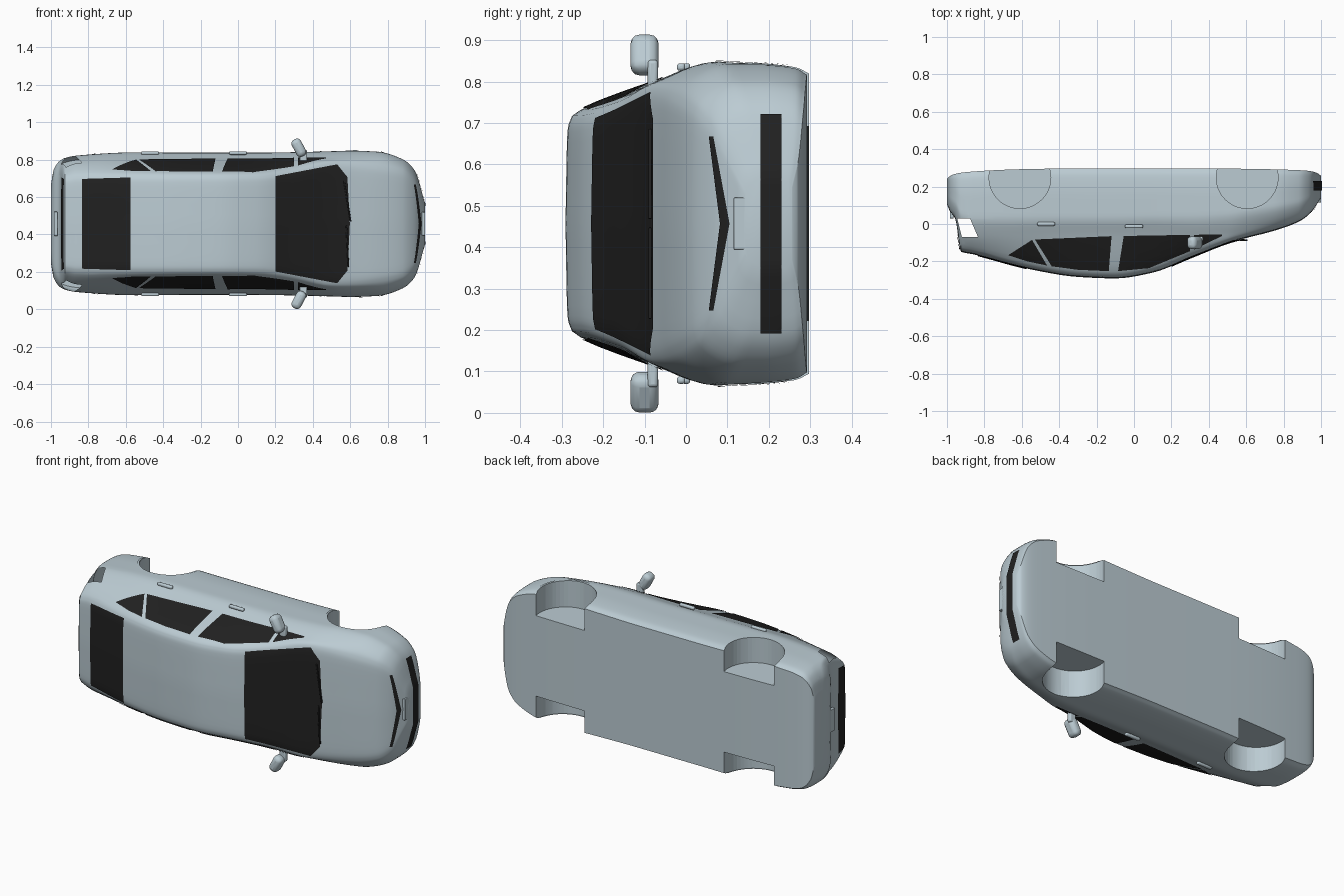
import bpy, bmesh, math
from mathutils import Vector
from mathutils.bvhtree import BVHTree

if "Cube" in bpy.data.objects:
    bpy.data.objects.remove(bpy.data.objects["Cube"])

C = 0.457  # centre plane of the car (car lies on its side, roof to -y, nose to +x)


def material(name, col):
    m = bpy.data.materials.new(name)
    m.diffuse_color = (*col, 1)
    m.use_nodes = True
    m.node_tree.nodes["Principled BSDF"].inputs["Base Color"].default_value = m.diffuse_color
    return m


PAINT = material("paint", (0.50, 0.60, 0.65))
DARK = material("dark_glass", (0.015, 0.015, 0.015))


def smooth(ob, angle=35):
    bpy.ops.object.select_all(action='DESELECT')
    ob.select_set(True)
    bpy.context.view_layer.objects.active = ob
    bpy.ops.object.shade_smooth_by_angle(angle=math.radians(angle))


def add(name, bm, mat):
    me = bpy.data.meshes.new(name)
    bm.to_mesh(me)
    ob = bpy.data.objects.new(name, me)
    bpy.context.collection.objects.link(ob)
    me.materials.append(mat)
    smooth(ob)
    return ob


def spline(xs, ys, n=5):
    """Monotone curve through the points, n samples per span."""
    d = [(ys[i + 1] - ys[i]) / (xs[i + 1] - xs[i]) for i in range(len(xs) - 1)]
    t = [d[0]] + [2 * a * b / (a + b) if a * b > 0 else 0 for a, b in zip(d, d[1:])] + [d[-1]]
    out = []
    for i in range(len(d)):
        h = xs[i + 1] - xs[i]
        for k in range(n):
            s = k / n
            out.append(ys[i] * (1 + 2 * s) * (1 - s) ** 2 + t[i] * h * s * (1 - s) ** 2
                       + ys[i + 1] * s * s * (3 - 2 * s) + t[i + 1] * h * s * s * (s - 1))
    return out + [ys[-1]]


# Body stations: x, half width, belt y, roof half width, roof y
ST = [(-1.0, .21, .13, .16, .105),
      (-.985, .29, .09, .24, .07),
      (-.955, .335, .05, .27, .025),
      (-.925, .352, -.03, .25, -.148),
      (-.86, .365, -.055, .26, -.162),
      (-.55, .382, -.065, .26, -.243),
      (-.3, .38, -.065, .26, -.283),
      (-.1, .38, -.065, .26, -.291),
      (.1, .38, -.06, .262, -.26),
      (.3, .383, -.06, .285, -.182),
      (.5, .388, -.045, .328, -.103),
      (.6, .391, -.02, .325, -.075),
      (.75, .385, .015, .31, -.036),
      (.88, .345, .05, .28, .012),
      (.945, .285, .09, .23, .06),
      (1.0, .11, .16, .08, .14)]
cols = list(zip(*ST))
bm = bmesh.new()
rings = []
for x, wm, ye, wr, yt in zip(*[spline(cols[0], c) for c in cols]):
    yb = .297 - .03 * x ** 4 * (.5 if x > 0 else 1) - .025 * x ** 40
    wb, we, yr = wm - .024, wm * .91, yt + min(.016, .3 * (ye - yt))
    half = [(wb, yb), (wb * .35 + wm * .65, yb - .1 * (yb - ye)), (wm, yb - .4 * (yb - ye)),
            (wm, ye + .3 * (yb - ye)), (we, ye), (wr, yr), (wr * .85, yt * .7 + yr * .3), (0, yt)]
    pts = list(zip(*[spline(range(8), c) for c in zip(*half)]))
    pts += [(-w, y) for w, y in pts[-2::-1]]
    rings.append([bm.verts.new((x, y, C + w)) for w, y in pts])
for a, b in zip(rings, rings[1:]):
    for i in range(len(a)):
        j = (i + 1) % len(a)
        bm.faces.new((a[i], a[j], b[j], b[i]))
bm.faces.new(rings[0])
bm.faces.new(rings[-1][::-1])
bmesh.ops.recalc_face_normals(bm, faces=bm.faces)
tree = BVHTree.FromBMesh(bm)
body = add("body_shell", bm, PAINT)

# Wheel wells
for x in (-.61, .605):
    for s in (-1, 1):
        bpy.ops.mesh.primitive_cylinder_add(vertices=48, radius=.165, depth=.3, location=(x, .248, C + s * .385))
        cut = bpy.context.object
        cut.hide_render = True
        mod = body.modifiers.new("well", 'BOOLEAN')
        mod.object, mod.operation, mod.solver = cut, 'DIFFERENCE', 'EXACT'
        bpy.context.view_layer.objects.active = body
        bpy.ops.object.modifier_apply(modifier="well")
        bpy.data.objects.remove(cut)

# Open tail lamp holes through the shell
bm = bmesh.new()
bm.from_mesh(body.data)
for co, no in (((0, .03, 0), (0, 1, 0)), ((0, -.07, 0), (0, 1, 0)),
               ((-.945, .03, 0), (1, .25, 0)), ((-.877, .03, 0), (1, .43, 0))):
    near = [f for f in bm.faces if f.calc_center_median().x < -.8 and len(f.verts) < 9]
    geom = near + list({e for f in near for e in f.edges}) + list({v for f in near for v in f.verts})
    bmesh.ops.bisect_plane(bm, geom=geom, plane_co=co, plane_no=no)
hole = []
for f in bm.faces:
    c = f.calc_center_median()
    k = (.03 - c.y) / .1
    if 0 < k < 1 and -.945 + .025 * k < c.x < -.877 + .043 * k and abs(c.z - C) > .2:
        hole.append(f)
bmesh.ops.delete(bm, geom=hole, context='FACES')
bm.to_mesh(body.data)
smooth(body)


def sample(poly, t):
    f = t * (len(poly) - 1)
    i = min(int(f), len(poly) - 2)
    return Vector(poly[i]).lerp(Vector(poly[i + 1]), f - i)


def patch(name, lo, hi, axis, sign, nu=24, nv=12, off=.004):
    """Dark panel between two edge lines, laid on the body along an axis."""
    bm = bmesh.new()
    ray = Vector((0, 0, 0))
    ray[axis] = -sign
    grid = []
    for i in range(nu + 1):
        a, b = sample(lo, i / nu), sample(hi, i / nu)
        row = []
        for j in range(nv + 1):
            p = list(a.lerp(b, j / nv))
            p.insert(axis, sign * 3)
            hit = tree.ray_cast(Vector(p), ray)[0]
            row.append(bm.verts.new(hit - ray * off) if hit else None)
        grid.append(row)
    for r, q in zip(grid, grid[1:]):
        for j in range(nv):
            vs = [r[j], r[j + 1], q[j + 1], q[j]]
            if all(v is not None for v in vs):
                bm.faces.new(vs)
    bm.normal_update()
    bmesh.ops.reverse_faces(bm, faces=[f for f in bm.faces if f.normal.dot(ray) > 0])
    return add(name, bm, DARK)


def box(name, loc, size, mat=PAINT, bevel=.004, tilt=0):
    bpy.ops.mesh.primitive_cube_add(size=1, location=loc, rotation=(0, tilt, 0))
    ob = bpy.context.object
    ob.name = name
    ob.scale = size
    bpy.ops.object.transform_apply(location=False, rotation=False)
    ob.data.materials.append(mat)
    m = ob.modifiers.new("round", 'BEVEL')
    m.width, m.segments = bevel, 3
    smooth(ob)


def across(mid, end, w):
    """Edge line across the car, from side to side."""
    return [(end, C - w), (mid, C), (end, C + w)]


# Windscreen, rear windows and front grilles
patch("windscreen", across(.2, .2, .255),
      [(.53, C - .318), (.585, C - .25), (.598, C), (.585, C + .25), (.53, C + .318)], 1, -1)
patch("rear_window", across(-.575, -.575, .248), across(-.835, -.835, .24), 1, -1)
patch("lower_rear_window", across(-.14, -.135, .24), across(-.05, -.06, .25), 0, -1)
patch("upper_grille", across(.082, .055, .21), across(.105, .066, .21), 0, 1)
patch("lower_grille", across(.18, .18, .265), across(.23, .23, .265), 0, 1)

for s, side in ((1, "left"), (-1, "right")):
    # Side glass
    patch(side + "_quarter_window", [(-.67, -.165), (-.545, -.085)],
          [(-.67, -.168), (-.57, -.2), (-.465, -.222)], 2, s)
    patch(side + "_rear_door_window", [(-.53, -.083), (-.12, -.065)],
          [(-.44, -.226), (-.3, -.245), (-.135, -.252)], 2, s)
    patch(side + "_front_door_window", [(-.055, -.064), (.3, -.058)],
          [(-.085, -.252), (.08, -.236), (.3, -.145)], 2, s)
    patch(side + "_front_quarter_window", [(.32, -.058), (.47, -.055)],
          [(.32, -.138), (.47, -.064)], 2, s)
    # Door handles
    for n, x, y in (("rear", -.47, 0), ("front", 0, -.012)):
        box(f"{side}_{n}_door_handle", (x, y, C + s * .378), (.095, .02, .018), bevel=.007)
    # Door mirror: stalk and rounded housing
    box(side + "_mirror_stalk", (.35, -.08, C + s * .36), (.04, .025, .07), bevel=.008)
    box(side + "_mirror", (.325, -.1, C + s * .407), (.055, .068, .1), bevel=.022, tilt=-s * .49)
    # Wheel arch lips
    for n, x in (("rear", -.61), ("front", .605)):
        bm = bmesh.new()
        rows = []
        for i in range(33):
            a = math.pi * (1 + i / 32)
            row = []
            for r in (.165, .176):
                p = Vector((x + r * math.cos(a), .248 + r * math.sin(a), C + s))
                hit = tree.ray_cast(p, Vector((0, 0, -s)))[0]
                row.append(bm.verts.new(hit + Vector((0, 0, s * .003))))
            rows.append(row)
        for p, q in zip(rows, rows[1:]):
            bm.faces.new((p[0], p[1], q[1], q[0]) if s > 0 else (p[1], p[0], q[0], q[1]))
        add(f"{side}_{n}_arch_lip", bm, PAINT)

# Blank number plates and wipers
box("front_plate", (.99, .148, C), (.02, .066, .125), bevel=.003)
box("rear_plate", (-.975, .055, C), (.02, .05, .13), bevel=.003)
for z, r in ((C + .12, .16), (C - .12, .05)):
    box("wiper", (.585, -.087, z), (.008, .008, .22), DARK, .002, -r)
